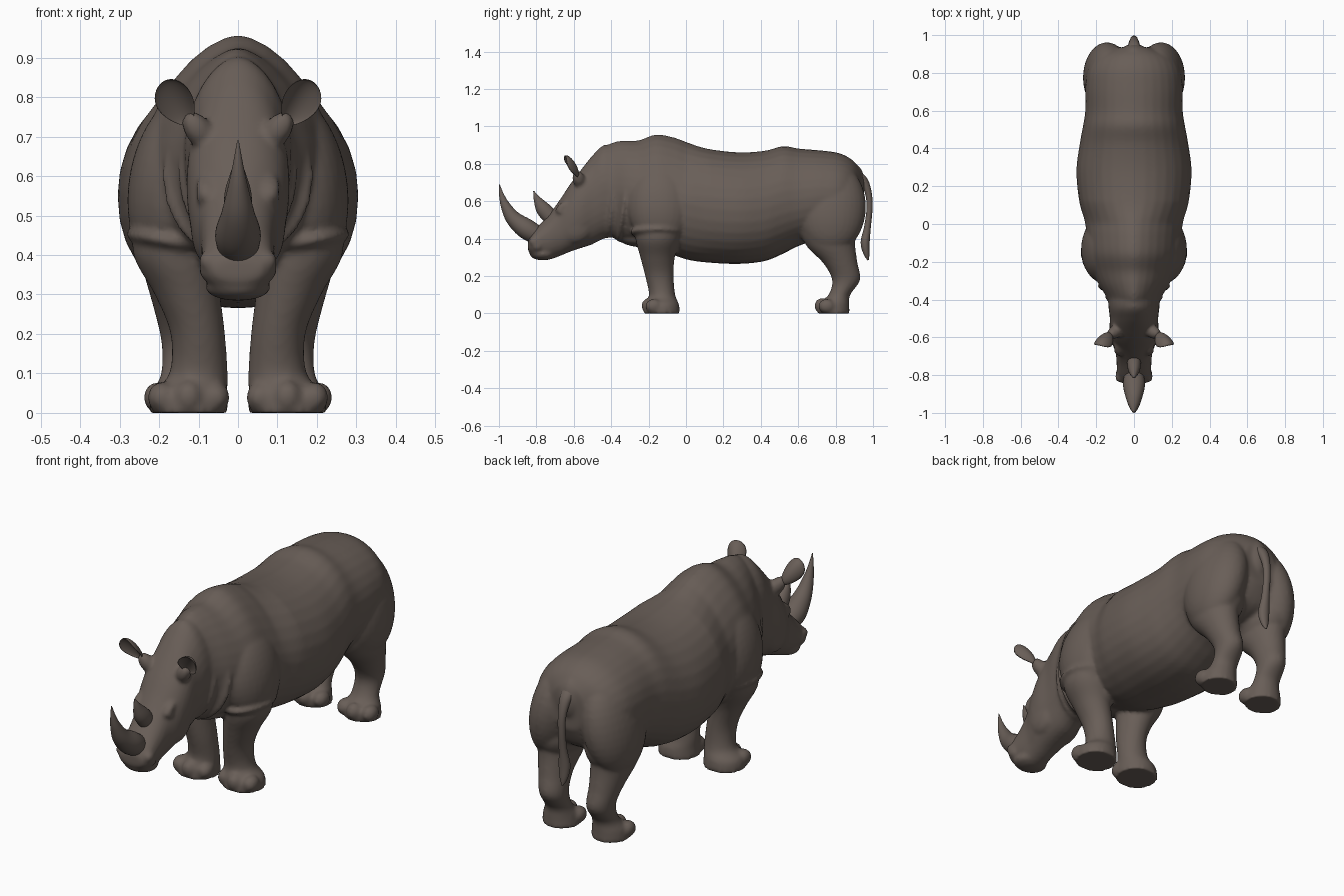
import bpy, bmesh
from math import sin, cos, pi, copysign, radians
from mathutils import Vector, Matrix, Euler

cube = bpy.data.objects.get("Cube")
if cube:
    bpy.data.objects.remove(cube, do_unlink=True)

hide_mat = bpy.data.materials.new("grey brown hide")
hide_mat.use_nodes = True
hide_mat.diffuse_color = (0.14, 0.112, 0.096, 1)
bsdf = hide_mat.node_tree.nodes["Principled BSDF"]
bsdf.inputs["Base Color"].default_value = hide_mat.diffuse_color
bsdf.inputs["Roughness"].default_value = 0.8

SIDES = 32


def smooth_stations(rows, steps=5):
    """Catmull-Rom interpolation through rows of values."""
    rows = [Vector(r) for r in rows]
    out = []
    for i in range(len(rows) - 1):
        a, b = rows[max(i - 1, 0)], rows[i]
        c, d = rows[i + 1], rows[min(i + 2, len(rows) - 1)]
        for s in range(steps):
            t = s / steps
            out.append(b + (c - a) * t / 2 + (a * 2 - b * 5 + c * 4 - d) * t * t / 2
                       + (b * 3 - a - c * 3 + d) * t ** 3 / 2)
    return out + [rows[-1]]


def loft(bm, rings):
    loops = [[bm.verts.new(p) for p in ring] for ring in rings]
    faces = [bm.faces.new(loops[0]), bm.faces.new(loops[-1])]
    for a, b in zip(loops, loops[1:]):
        for i in range(SIDES):
            j = (i + 1) % SIDES
            faces.append(bm.faces.new((a[i], a[j], b[j], b[i])))
    bmesh.ops.recalc_face_normals(bm, faces=faces)


def blob(bm, centre, radii, tilt=(0, 0, 0)):
    m = Matrix.LocRotScale(Vector(centre), Euler([radians(t) for t in tilt]), Vector(radii))
    bmesh.ops.create_uvsphere(bm, u_segments=32, v_segments=20, radius=1, matrix=m)


def mirrored_blob(bm, centre, radii, tilt=(0, 0, 0)):
    for s in (-1, 1):
        blob(bm, (s * centre[0], *centre[1:]), radii, (tilt[0], s * tilt[1], s * tilt[2]))


def power(v, n):
    return copysign(abs(v) ** (2 / n), v)


def body_loft(bm, rows, widest, exponent):
    """Rows: y, bottom, top, half width."""
    rings = []
    for y, low, top, w in smooth_stations(rows):
        mid = low + widest * (top - low)
        n = exponent(y)
        ring = []
        for k in range(SIDES):
            c, s = cos(2 * pi * k / SIDES), sin(2 * pi * k / SIDES)
            m = n if s > 0 else 2.2
            h = top - mid if s > 0 else mid - low
            ring.append((w * power(c, m), y, mid + h * power(s, m)))
        rings.append(ring)
    loft(bm, rings)


def leg_loft(bm, rows):
    """Rows: z, centre x, centre y, radius x, radius y."""
    for side in (-1, 1):
        loft(bm, [[(side * (cx + rx * cos(2 * pi * k / SIDES)),
                    cy + ry * sin(2 * pi * k / SIDES), z) for k in range(SIDES)]
                  for z, cx, cy, rx, ry in smooth_stations(rows)])


def sweep(bm, rows):
    """Rows: y, z, radius x, radius in the side plane."""
    st = smooth_stations(rows)
    rings = []
    for i, (y, z, rx, rn) in enumerate(st):
        d = st[min(i + 1, len(st) - 1)] - st[max(i - 1, 0)]
        t = Vector((d[0], d[1])).normalized()
        rings.append([(rx * cos(2 * pi * k / SIDES),
                       y - t.y * rn * sin(2 * pi * k / SIDES),
                       z + t.x * rn * sin(2 * pi * k / SIDES)) for k in range(SIDES)])
    loft(bm, rings)


def finish(bm, name):
    me = bpy.data.meshes.new(name)
    bm.to_mesh(me)
    bm.free()
    me.materials.append(hide_mat)
    me.shade_smooth()
    ob = bpy.data.objects.new(name, me)
    bpy.context.collection.objects.link(ob)
    return ob


# Hide: trunk, neck, head, legs and folds fused into one skin
skin = bmesh.new()
body_loft(skin, [(-.44, .43, .89, .125), (-.38, .4, .918, .15), (-.32, .385, .925, .185),
                 (-.25, .37, .927, .215), (-.16, .35, .957, .24), (-.06, .31, .94, .25),
                 (.02, .285, .91, .262), (.12, .272, .88, .29), (.28, .265, .862, .305),
                 (.42, .28, .87, .288), (.52, .32, .895, .27), (.6, .36, .882, .258),
                 (.72, .4, .872, .258), (.82, .42, .857, .245), (.89, .46, .82, .195),
                 (.935, .55, .765, .09)],
          .48, lambda y: min(2, 1.65 + 3 * max(y, 0)))
body_loft(skin, [(-.845, .335, .39, .06), (-.815, .305, .44, .088), (-.74, .288, .52, .092),
                 (-.68, .305, .60, .098), (-.62, .33, .69, .12), (-.56, .35, .77, .13),
                 (-.5, .37, .845, .128), (-.44, .4, .9, .135), (-.36, .42, .9, .14)],
          .52, lambda y: min(2.2, 1.6 - 3 * (y + .36)))

# Front and hind legs
leg_loft(skin, [(0, .125, -.13, .1, .098), (.05, .122, -.13, .095, .092),
                (.1, .1, -.128, .074, .07), (.2, .102, -.142, .069, .076),
                (.3, .128, -.152, .083, .092), (.4, .16, -.15, .105, .12),
                (.5, .16, -.14, .1, .13)])
leg_loft(skin, [(0, .135, .79, .088, .085), (.05, .135, .79, .083, .083),
                (.1, .13, .82, .065, .058), (.18, .13, .856, .064, .075),
                (.27, .14, .825, .075, .092), (.36, .145, .775, .095, .13),
                (.46, .15, .755, .108, .15), (.6, .14, .75, .11, .15)])

# Toes
for foot_x, foot_y in ((.125, -.13), (.135, .795)):
    mirrored_blob(skin, (foot_x, foot_y - .07, .041), (.036, .038, .041))
    for dx in (-.068, .068):
        mirrored_blob(skin, (foot_x + dx, foot_y - .042, .039), (.036, .045, .039))

# Shoulders, skirt folds above the front legs, haunches and tail root
mirrored_blob(skin, (.153, -.135, .585), (.123, .18, .225), (0, -10, 0))
mirrored_blob(skin, (.168, -.15, .435), (.116, .15, .034), (0, -10, 0))
mirrored_blob(skin, (.143, .775, .57), (.12, .187, .25), (0, -11, 0))
mirrored_blob(skin, (.14, .77, .46), (.12, .157, .13))
blob(skin, (0, .895, .69), (.07, .062, .11))

# Neck and throat folds
for y, z, w, h in ((-.39, .61, .152, .21), (-.33, .6, .192, .22)):
    blob(skin, (0, y, z), (w, .035, h), (-8, 0, 0))
blob(skin, (0, -.18, .40), (.12, .18, .05))

# Cheeks, brows, eyes, nostrils, lips and ear bases
mirrored_blob(skin, (.075, -.58, .48), (.045, .09, .11), (-30, 0, 0))
mirrored_blob(skin, (.08, -.66, .572), (.026, .05, .02), (40, 0, 0))
mirrored_blob(skin, (.094, -.668, .545), (.014, .018, .014))
mirrored_blob(skin, (.07, -.81, .385), (.03, .03, .026))
mirrored_blob(skin, (.1, -.572, .715), (.034, .034, .055), (15, 35, 0))
blob(skin, (0, -.795, .36), (.1, .05, .045))
blob(skin, (0, -.765, .318), (.083, .07, .034))

body = finish(skin, "body_hide")
fuse = body.modifiers.new("fuse", 'REMESH')
fuse.mode = 'VOXEL'
fuse.voxel_size = 0.01
fuse.use_smooth_shade = True
soften = body.modifiers.new("soften", 'SMOOTH')
soften.factor = 0.5
soften.iterations = 4

# Horns
horn = bmesh.new()
sweep(horn, [(-.77, .405, .045, .045), (-.85, .45, .058, .055), (-.92, .505, .042, .042),
             (-.962, .57, .026, .027), (-.985, .63, .013, .014), (-.998, .69, .002, .002)])
finish(horn, "front_horn")
horn = bmesh.new()
sweep(horn, [(-.70, .49, .036, .04), (-.76, .555, .034, .04),
             (-.795, .61, .018, .02), (-.815, .655, .002, .002)])
finish(horn, "rear_horn")

# Tail with a thicker tuft
tail = bmesh.new()
sweep(tail, [(.89, .75, .04, .025), (.945, .715, .03, .024), (.975, .645, .021, .018),
             (.981, .56, .018, .016), (.97, .46, .02, .018), (.958, .38, .028, .024),
             (.965, .32, .02, .016), (.975, .285, .004, .004)])
finish(tail, "tail")

# Cupped ears, broader towards the tip
for side, name in ((1, "left_ear"), (-1, "right_ear")):
    ear = bmesh.new()
    blob(ear, (0, 0, 0), (.046, .026, .07))
    for v in ear.verts:
        if v.co.y < 0:
            v.co.y *= -0.5
        v.co.x *= 1 + 4 * v.co.z
        v.co.y -= 8 * v.co.x ** 2
    ob = finish(ear, name)
    ob.location = (side * .155, -.612, .786)
    ob.rotation_euler = (radians(32), side * radians(20), side * radians(12))
